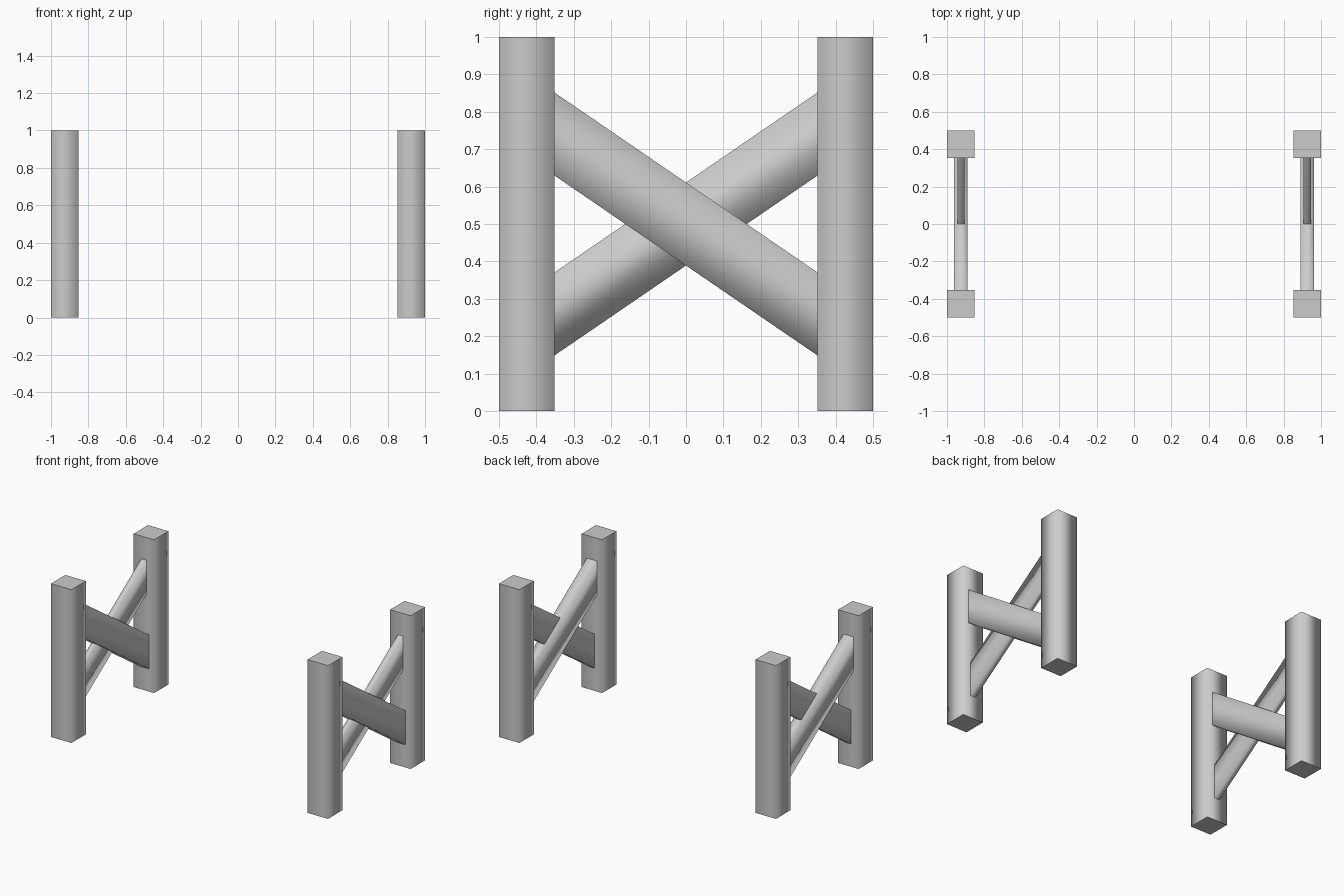
import bpy, bmesh
from mathutils import Vector

if "Cube" in bpy.data.objects:
    bpy.data.objects.remove(bpy.data.objects["Cube"])


def bar(name, start, end, width, side):
    """Rectangular bar: smooth long sides, crisp ends.
    width is the x size, side is the end profile's second axis vector."""
    bm = bmesh.new()
    a, b = Vector(start), Vector(end)
    u, v = Vector((width / 2, 0, 0)), Vector(side) / 2
    rings = [[bm.verts.new(c + su * u + sv * v)
              for su, sv in ((-1, -1), (1, -1), (1, 1), (-1, 1))] for c in (a, b)]
    caps = [bm.faces.new(r) for r in rings]
    for i in range(4):
        j = (i + 1) % 4
        f = bm.faces.new((rings[0][i], rings[0][j], rings[1][j], rings[1][i]))
        f.smooth = True
    for cap in caps:
        for e in cap.edges:
            e.smooth = False
    bmesh.ops.recalc_face_normals(bm, faces=bm.faces)
    mesh = bpy.data.meshes.new(name)
    bm.to_mesh(mesh)
    bm.free()
    ob = bpy.data.objects.new(name, mesh)
    bpy.context.collection.objects.link(ob)
    return ob


POST = 0.148      # square post size
SLOPE = 0.684     # rise of the braces per unit of y
REACH = 0.49      # braces run into the posts

for label, s in (("left", -1), ("right", 1)):
    x = s * (1 - POST / 2)
    # Upright posts
    for end, t in (("front", -1), ("back", 1)):
        y = t * (0.5 - POST / 2)
        bar(f"{label}_{end}_post", (x, y, 0), (x, y, 1), POST, (0, POST, 0))
    # Crossed braces: the falling one is thicker than the rising one
    for kind, t, thick in (("falling", -1, 0.072), ("rising", 1, 0.038)):
        dz = t * SLOPE * REACH
        bar(f"{label}_{kind}_brace", (x, -REACH, 0.5 - dz), (x, REACH, 0.5 + dz),
            thick, (0, 0, 0.222))
